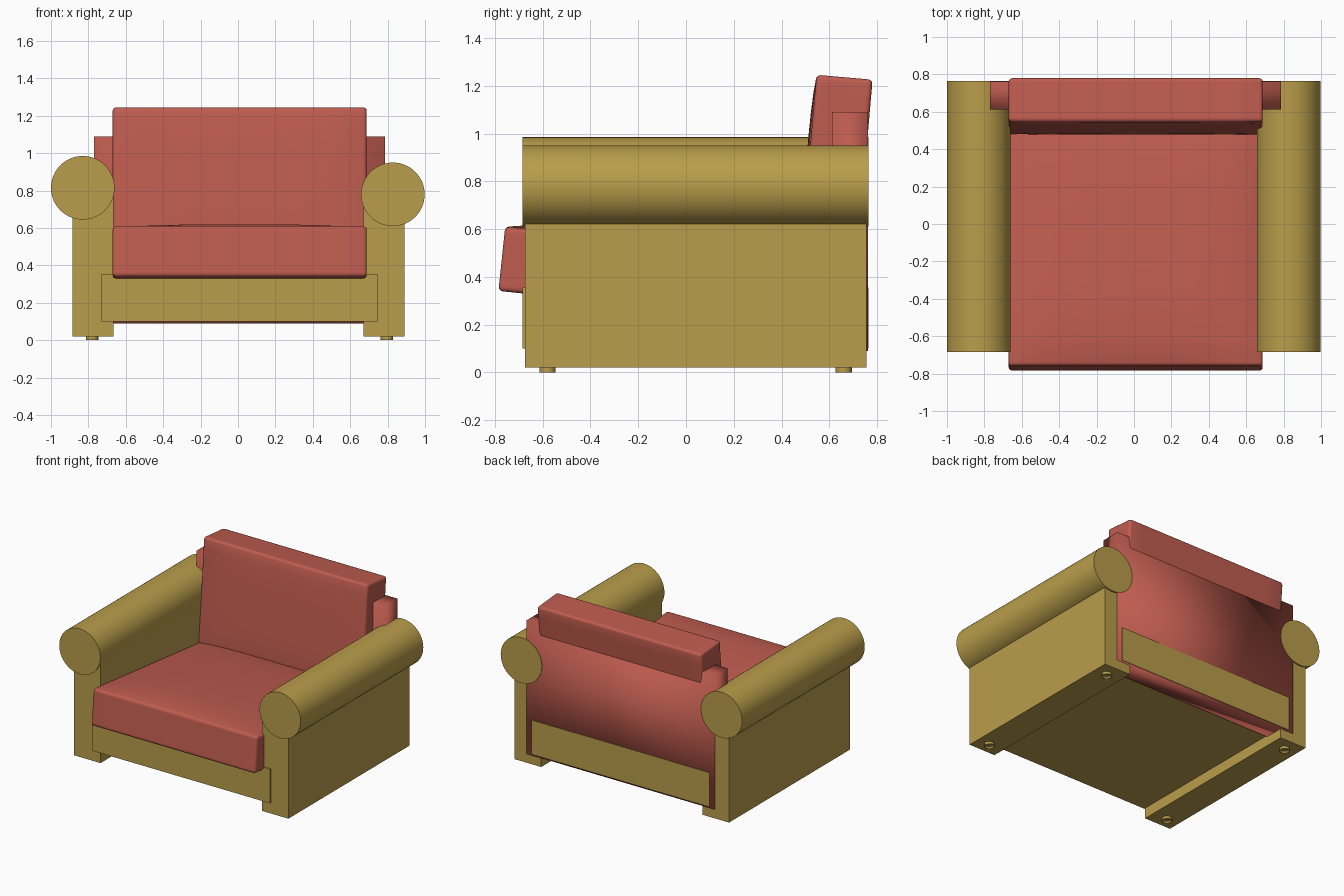
import bpy, bmesh, math
from mathutils import Matrix, Vector

if "Cube" in bpy.data.objects:
    bpy.data.objects.remove(bpy.data.objects["Cube"])


def material(name, rgb):
    m = bpy.data.materials.new(name)
    m.diffuse_color = (*rgb, 1)
    m.use_nodes = True
    m.node_tree.nodes["Principled BSDF"].inputs["Base Color"].default_value = m.diffuse_color
    return m


GOLD = material("gold_fabric", (0.49, 0.34, 0.07))
RED = material("red_fabric", (0.52, 0.107, 0.078))


def make(name, bm, mat, smooth=None):
    bmesh.ops.recalc_face_normals(bm, faces=bm.faces)
    me = bpy.data.meshes.new(name)
    bm.to_mesh(me)
    bm.free()
    me.materials.append(mat)
    ob = bpy.data.objects.new(name, me)
    bpy.context.collection.objects.link(ob)
    if smooth is not None:
        bpy.ops.object.select_all(action='DESELECT')
        ob.select_set(True)
        bpy.context.view_layer.objects.active = ob
        bpy.ops.object.shade_smooth_by_angle(angle=math.radians(smooth))
    return ob


def box_mesh(lo, hi):
    lo, hi = Vector(lo), Vector(hi)
    bm = bmesh.new()
    bmesh.ops.create_cube(bm, size=1, matrix=Matrix.Translation((lo + hi) / 2)
                          @ Matrix.Diagonal((*(hi - lo), 1)))
    return bm


def cushion(name, x0, x1, front_top, length, height, tilt, top_bulge, front_bulge):
    """Padded box hung from its upper front edge and leaning back by tilt degrees."""
    a = math.radians(tilt)
    s, c = math.sin(a), math.cos(a)
    bm = bmesh.new()
    bmesh.ops.create_cube(bm, size=2)
    bmesh.ops.subdivide_edges(bm, edges=bm.edges[:], cuts=9, use_grid_fill=True)
    half = Vector(((x1 - x0) / 2, length / 2, height / 2))
    for v in bm.verts:
        x, y, z = v.co
        v.co = Vector((x * half.x, y * half.y, z * half.z))
        if z > 0.99:
            v.co.z += top_bulge * (1 - x**4) * (1 - y**4)
        if y < -0.99:
            v.co.y -= front_bulge * (1 - x**4) * (1 - z**4)
    # rounded seams
    bmesh.ops.recalc_face_normals(bm, faces=bm.faces)
    seams = [e for e in bm.edges if e.calc_face_angle() > math.radians(45)]
    bmesh.ops.bevel(bm, geom=seams, offset=0.018, segments=3, profile=0.5, affect='EDGES')
    ob = make(name, bm, RED, 50)
    ob.rotation_euler.x = -a
    ob.location = ((x0 + x1) / 2,
                   front_top[0] + half.y * c - half.z * s,
                   front_top[1] - half.y * s - half.z * c)
    return ob


# Base frame
make("base", box_mesh((-0.73, -0.685, 0.10), (0.745, 0.765, 0.355)), GOLD)

# Arms: side panel, round arm roll and two small feet each
for side, x0, x1, roll_x, roll_z, foot_x in (
        ("left", -0.885, -0.665, -0.83, 0.815, -0.78),
        ("right", 0.67, 0.89, 0.828, 0.78, 0.795)):
    make(side + "_arm_panel", box_mesh((x0, -0.675, 0.02), (x1, 0.755, roll_z)), GOLD)

    bm = bmesh.new()
    bmesh.ops.create_cone(bm, cap_ends=True, segments=64, radius1=0.17, radius2=0.17, depth=1.45,
                          matrix=Matrix.Translation((roll_x, 0.04, roll_z))
                          @ Matrix.Rotation(math.pi / 2, 4, 'X'))
    make(side + "_arm_roll", bm, GOLD, 40)

    for place, y in (("front", -0.58), ("back", 0.66)):
        bm = bmesh.new()
        bmesh.ops.create_cone(bm, cap_ends=True, segments=24, radius1=0.034, radius2=0.034,
                              depth=0.025, matrix=Matrix.Translation((foot_x, y, 0.0125)))
        # recessed underside
        bm.normal_update()
        under = [f for f in bm.faces if f.normal.z < -0.9]
        bmesh.ops.inset_region(bm, faces=under, thickness=0.012)
        for v in under[0].verts:
            v.co.z += 0.012
        make(f"{side}_{place}_foot", bm, GOLD, 40)

# Back rest board
make("back_rest", box_mesh((-0.77, 0.612, 0.09), (0.785, 0.762, 1.09)), RED, 180)

# Loose cushions
cushion("seat_cushion", -0.67, 0.688, (-0.757, 0.61), 1.38, 0.27, 6, 0.04, 0.0)
cushion("back_cushion", -0.67, 0.688, (0.547, 1.246), 0.235, 0.80, 5, 0.0, 0.012)
